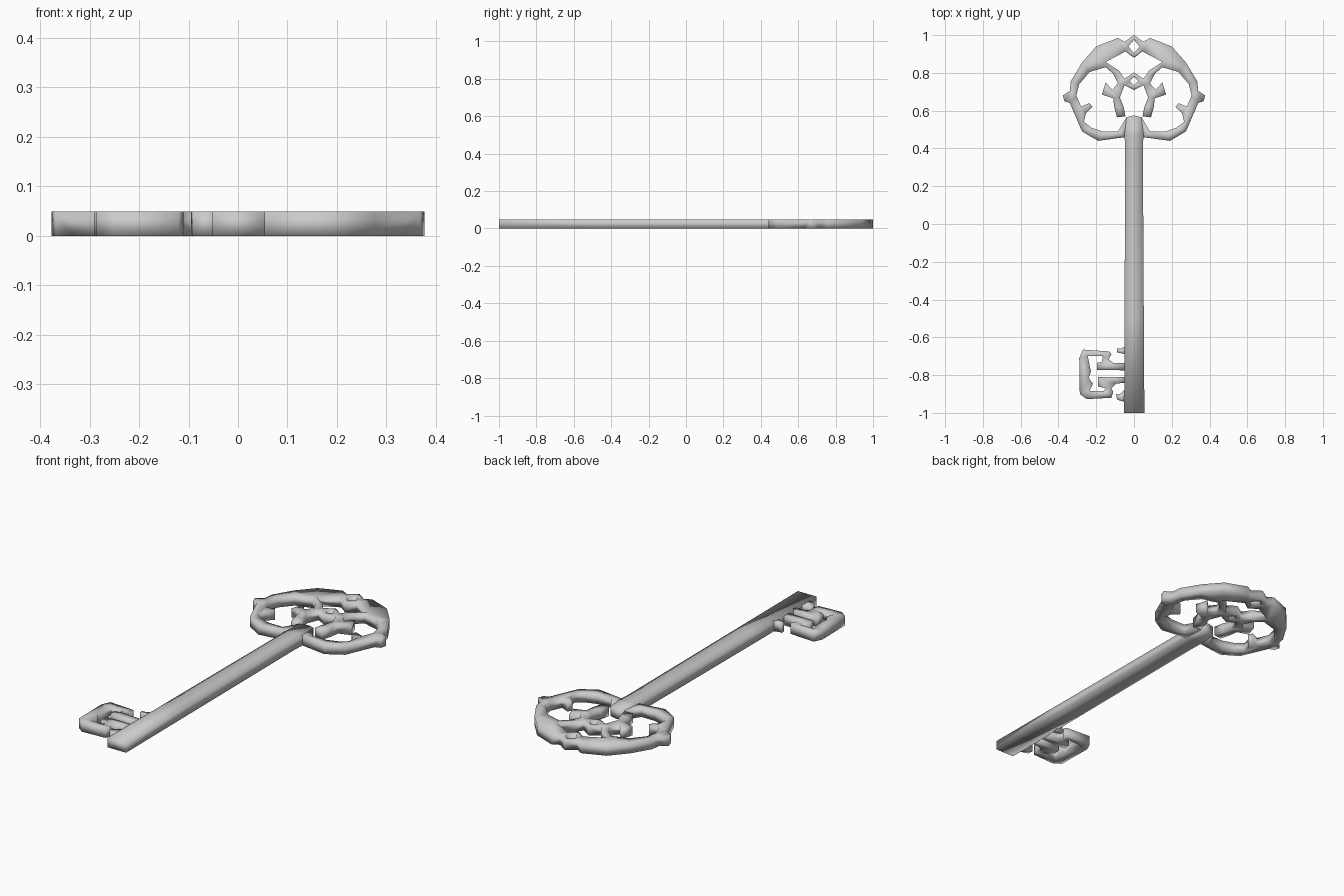
import bpy, bmesh

T = 0.049  # plate thickness


def plate(name, pts, mirror=False):
    """Extrude a flat outline; optionally mirror a half outline across x = 0."""
    bm = bmesh.new()
    face = bm.faces.new([bm.verts.new((x, y, 0)) for x, y in pts])
    ext = bmesh.ops.extrude_face_region(bm, geom=[face], use_keep_orig=True)
    new = [v for v in ext["geom"] if isinstance(v, bmesh.types.BMVert)]
    bmesh.ops.translate(bm, verts=new, vec=(0, 0, T))
    if mirror:
        # remove walls lying on the symmetry plane, then add the other half
        inner = [f for f in bm.faces if all(abs(v.co.x) < 1e-5 for v in f.verts)]
        bmesh.ops.delete(bm, geom=inner, context="FACES")
        bmesh.ops.triangulate(bm, faces=bm.faces[:])
        dup = bmesh.ops.duplicate(bm, geom=bm.verts[:] + bm.edges[:] + bm.faces[:])
        for v in dup["geom"]:
            if isinstance(v, bmesh.types.BMVert):
                v.co.x *= -1
        bmesh.ops.remove_doubles(bm, verts=bm.verts[:], dist=1e-4)
    else:
        bmesh.ops.triangulate(bm, faces=bm.faces[:])
    bmesh.ops.recalc_face_normals(bm, faces=bm.faces[:])
    for f in bm.faces:
        f.smooth = True  # soft cast-metal shading
    mesh = bpy.data.meshes.new(name)
    bm.to_mesh(mesh)
    bm.free()
    obj = bpy.data.objects.new(name, mesh)
    bpy.context.collection.objects.link(obj)
    return obj


# Shaft
plate("shaft", [(-.052, -1), (.055, -1), (.052, -.5), (.047, .4), (.05, .47),
                (.04, .565), (0, .575), (-.04, .565), (-.05, .47), (-.047, .4), (-.05, -.5)])

# Ornamental bow: right half, outer ring, lower curl, tab, heart and diamonds
plate("bow", [
    (0, 1), (.05, .965), (.085, .985), (.2, .94), (.275, .855), (.335, .755),
    (.34, .705), (.377, .68), (.368, .65), (.34, .64), (.275, .49), (.19, .44), (.045, .46),
    (.04, .565), (.085, .49), (.165, .49), (.225, .51), (.265, .54), (.255, .585),
    (.22, .62), (.235, .64), (.28, .622), (.305, .68), (.29, .74), (.235, .805),
    (.15, .83), (.11, .795), (.085, .745), (.115, .71), (.15, .75), (.17, .685), (.11, .665),
    (.105, .62), (.09, .565), (.045, .57), (.055, .62), (.075, .67), (.05, .735),
    (0, .71), (0, .735), (.022, .757), (0, .78), (0, .803), (.05, .77), (.08, .812), (.15, .858),
    (.045, .913), (0, .88), (0, .905), (.03, .94), (0, .975)], mirror=True)

# Bit: C-shaped blade carried by two bars
plate("bit_blade", [
    (-.04, -.735), (-.11, -.735), (-.135, -.715), (-.12, -.69), (-.13, -.675), (-.27, -.665),
    (-.29, -.71), (-.287, -.9), (-.25, -.927), (-.12, -.92), (-.11, -.89), (-.12, -.87),
    (-.095, -.845), (-.04, -.84), (-.04, -.81), (-.19, -.81), (-.19, -.86), (-.15, -.87),
    (-.16, -.885), (-.235, -.885), (-.217, -.845), (-.24, -.815), (-.228, -.78),
    (-.245, -.7), (-.165, -.7), (-.17, -.73), (-.195, -.735), (-.195, -.772), (-.04, -.775)])

# Small stubs on the shaft beside the blade
plate("upper_stub", [(-.04, -.645), (-.07, -.66), (-.09, -.66), (-.09, -.68), (-.04, -.69)])
plate("lower_stub", [(-.04, -.87), (-.075, -.9), (-.095, -.9), (-.09, -.93), (-.04, -.945)])
